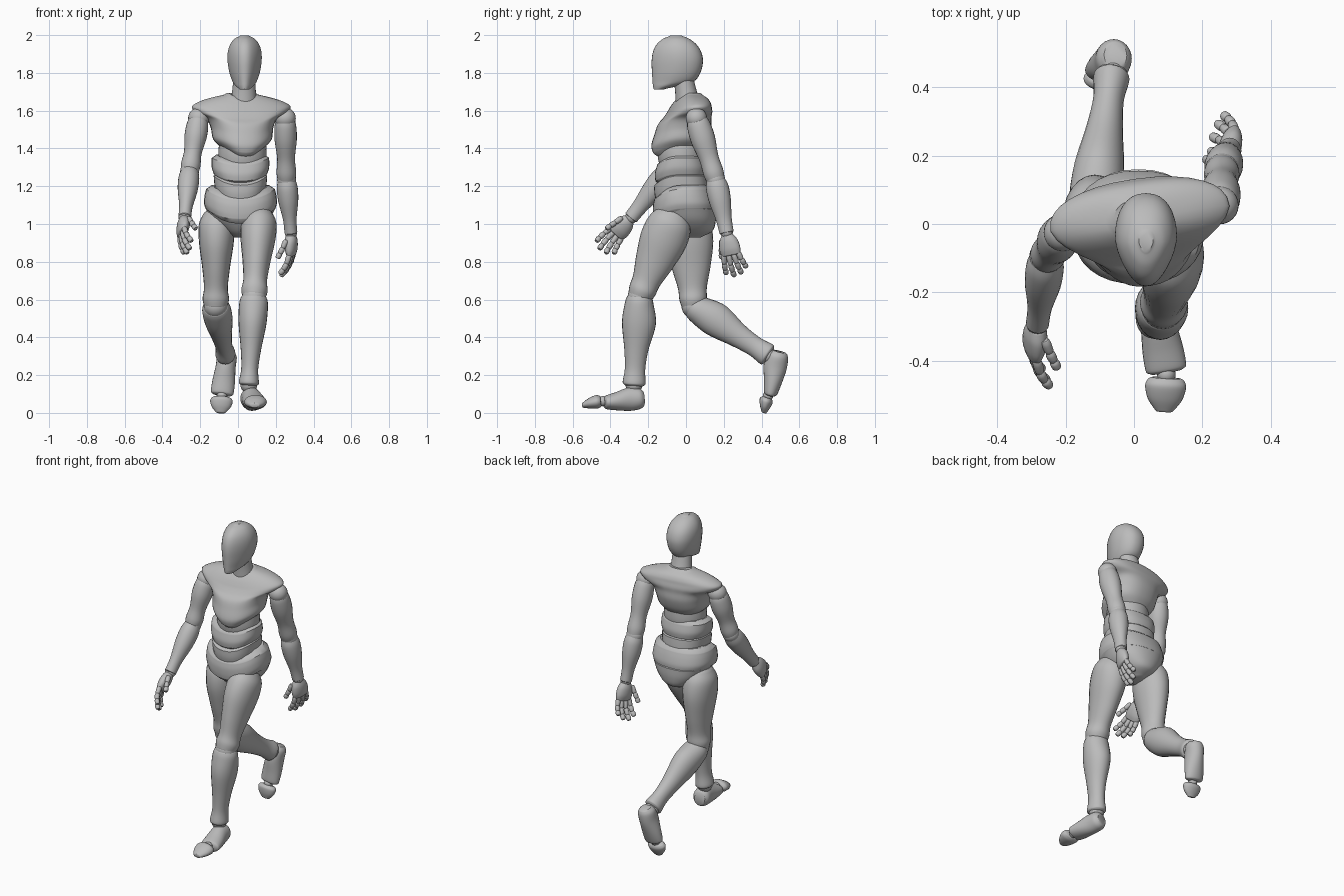
import bpy, bmesh, math
from mathutils import Vector, Matrix

cube = bpy.data.objects.get("Cube")
if cube:
    bpy.data.objects.remove(cube, do_unlink=True)

grey = bpy.data.materials.new("plain grey")
grey.use_nodes = True
tone = (0.5, 0.5, 0.5, 1)
grey.diffuse_color = tone
grey.node_tree.nodes["Principled BSDF"].inputs["Base Color"].default_value = tone


def finish(name, bm):
    bmesh.ops.recalc_face_normals(bm, faces=bm.faces)
    mesh = bpy.data.meshes.new(name)
    bm.to_mesh(mesh)
    bm.free()
    mesh.materials.append(grey)
    obj = bpy.data.objects.new(name, mesh)
    bpy.context.collection.objects.link(obj)
    bpy.ops.object.select_all(action='DESELECT')
    obj.select_set(True)
    bpy.context.view_layer.objects.active = obj
    bpy.ops.object.shade_smooth_by_angle(angle=math.radians(40))


def smooth_sections(sections, steps=5):
    """Spline through the given sections."""
    pts = [Vector(s) for s in sections]
    pts = [pts[0]] + pts + [pts[-1]]
    out = []
    for i in range(1, len(pts) - 2):
        p, a, b, n = pts[i - 1:i + 3]
        for k in range(steps):
            t = k / steps
            out.append(a + (b - p) * t / 2 + (p * 2 - a * 5 + b * 4 - n) * t * t / 2
                       + (a * 3 - p - b * 3 + n) * t ** 3 / 2)
    return out + [pts[-1]]


def loft(name, sections, matrix, power=2.0, taper=0.0, dip=0.0, sides=32):
    """Sections are (height, half width, half depth, depth shift)."""
    rows = smooth_sections(sections)
    first, last = rows[0], rows[-1]
    for row, way in ((first, -1), (last, 1)):
        edge = min(row[1], row[2])
        cap = Vector((row[0] + way * edge * 0.14, row[1] * 0.84, row[2] * 0.84, row[3]))
        rows.insert(0, cap) if row is first else rows.append(cap)
    bm = bmesh.new()
    rings = []
    for z, rx, ry, shift in rows:
        ring = []
        for k in range(sides):
            a = math.tau * k / sides
            c, s = math.cos(a), math.sin(a)
            x = math.copysign(abs(c) ** (2 / power), c) * rx
            y = math.copysign(abs(s) ** (2 / power), s) * ry
            front = max(0, -s)
            x *= 1 - taper * front
            ring.append(bm.verts.new(matrix @ Vector((x, y + shift, z - dip * front * front))))
        rings.append(ring)
    for low, high in zip(rings, rings[1:]):
        for k in range(sides):
            j = (k + 1) % sides
            bm.faces.new((low[k], low[j], high[j], high[k]))
    bm.faces.new(rings[0])
    bm.faces.new(rings[-1])
    finish(name, bm)


def limb(name, a, b, profile, across=(1, 0, 0), sides=24):
    """Loft from a to b; profile rows are (fraction, half width, half depth, forward shift)."""
    a, b = Vector(a), Vector(b)
    axis = (b - a).normalized()
    x = Vector(across)
    x = (x - axis * x.dot(axis)).normalized()
    frame = Matrix((x, axis.cross(x), axis)).transposed().to_4x4()
    length = (b - a).length
    rows = [(t * length, rx, ry, s) for t, rx, ry, s in profile]
    loft(name, rows, Matrix.Translation(a) @ frame, sides=sides)


def ball(name, centre, radius):
    bm = bmesh.new()
    bmesh.ops.create_uvsphere(bm, u_segments=24, v_segments=14, radius=radius,
                              matrix=Matrix.Translation(centre))
    finish(name, bm)


# Head and neck
head_at = Matrix.Translation((0.035, 0, 0))
loft("head", [(1.715, 0.028, 0.03, -0.142), (1.732, 0.048, 0.07, -0.105), (1.755, 0.064, 0.109, -0.068),
              (1.8, 0.08, 0.128, -0.052), (1.86, 0.09, 0.136, -0.046), (1.91, 0.089, 0.128, -0.047),
              (1.95, 0.077, 0.106, -0.05), (1.98, 0.054, 0.07, -0.052), (1.995, 0.025, 0.034, -0.052)],
     head_at, power=2.3, taper=0.35)
limb("neck", (0.03, 0.01, 1.64), (0.034, -0.015, 1.78),
     [(0, 0.07, 0.065, 0), (0.5, 0.062, 0.056, 0), (1, 0.058, 0.052, 0)])

# Torso, from chest down to pelvis
twisted = Matrix.Translation((0.02, 0, 0)) @ Matrix.Rotation(0.14, 4, 'Z')
middle = Matrix.Translation((0.013, 0, 0))
loft("chest", [(1.41, 0.12, 0.13, -0.045), (1.45, 0.156, 0.147, -0.036), (1.51, 0.166, 0.148, -0.018),
               (1.56, 0.19, 0.139, -0.008), (1.592, 0.245, 0.125, 0.008), (1.62, 0.264, 0.112, 0.016),
               (1.643, 0.235, 0.103, 0.02), (1.665, 0.175, 0.09, 0.02), (1.685, 0.09, 0.07, 0.015)],
     twisted, power=2.4, taper=0.22, dip=0.035)
loft("ribs", [(1.29, 0.12, 0.105, -0.03), (1.36, 0.128, 0.12, -0.03), (1.43, 0.125, 0.118, -0.03)], twisted)
loft("abdomen", [(1.262, 0.14, 0.132, -0.03), (1.3, 0.152, 0.135, -0.03), (1.35, 0.152, 0.122, -0.03)],
     middle, power=2.3, dip=0.035)
loft("waist", [(1.16, 0.132, 0.136, -0.02), (1.21, 0.138, 0.14, -0.027), (1.255, 0.142, 0.138, -0.03)],
     middle, power=2.3, dip=0.05)
loft("hip_belt", [(1.08, 0.184, 0.163, -0.008), (1.11, 0.193, 0.165, -0.01), (1.15, 0.19, 0.16, -0.015),
                  (1.185, 0.182, 0.15, -0.018)], middle, power=2.3, dip=0.055)
loft("pelvis", [(0.935, 0.045, 0.075, 0.015), (0.965, 0.095, 0.12, 0.022), (1.02, 0.15, 0.148, 0.01),
                (1.08, 0.183, 0.16, 0)], middle, power=2.2)

# Limb profiles shared by both sides
upper_arm = [(0, 0.046, 0.05, 0), (0.12, 0.057, 0.062, 0), (0.35, 0.059, 0.065, 0), (0.65, 0.047, 0.052, 0),
             (0.88, 0.052, 0.054, 0), (1, 0.047, 0.049, 0)]
forearm = [(0, 0.045, 0.048, 0), (0.15, 0.055, 0.06, 0), (0.4, 0.053, 0.058, 0), (0.75, 0.036, 0.042, 0),
           (1, 0.034, 0.038, 0)]
thigh = [(0, 0.065, 0.08, 0), (0.12, 0.093, 0.115, 0), (0.32, 0.092, 0.125, 0), (0.58, 0.074, 0.103, 0),
         (0.8, 0.063, 0.077, 0), (0.92, 0.07, 0.073, 0), (1, 0.062, 0.064, 0)]
shin = [(0, 0.066, 0.066, 0), (0.08, 0.076, 0.076, 0), (0.3, 0.074, 0.09, -0.005), (0.6, 0.054, 0.064, 0),
        (0.82, 0.045, 0.054, 0), (0.97, 0.053, 0.061, 0), (1, 0.048, 0.056, 0)]
foot = [(0, 0.04, 0.045, -0.002), (0.1, 0.052, 0.057, 0), (0.35, 0.053, 0.062, 0), (0.7, 0.06, 0.048, -0.006),
        (0.95, 0.06, 0.037, -0.008), (1, 0.052, 0.03, -0.008)]
toes = [(0, 0.052, 0.03, 0), (0.2, 0.06, 0.036, 0), (0.6, 0.05, 0.027, -0.004), (0.95, 0.025, 0.013, -0.01)]
palm = [(0, 0.032, 0.027, 0), (0.3, 0.05, 0.033, 0), (0.7, 0.057, 0.031, 0), (1, 0.052, 0.022, 0)]
phalanx = [(0, 0.012, 0.012, 0), (0.3, 0.0148, 0.0148, 0), (0.8, 0.0138, 0.0138, 0), (1, 0.011, 0.011, 0)]


def digit(name, base, heading, bend, length):
    """Three bones, each curling further toward the palm."""
    point = base
    for number, share in enumerate((0.42, 0.32, 0.26), 1):
        tip = point + (heading + bend * number).normalized() * length * share
        limb(f"{name}_{number}", point, tip, phalanx, sides=12)
        point = tip


def hand(side, wrist, heading, inward):
    d = heading.normalized()
    spread = d.cross(inward).normalized()
    toward_palm = spread.cross(d)
    if toward_palm.x * wrist.x > 0:
        toward_palm.negate()
    limb(f"{side}_palm", wrist + d * 0.015, wrist + d * 0.12, palm, across=spread)
    for finger, offset, length in (("index", 0.041, 0.112), ("middle", 0.014, 0.125),
                                   ("ring", -0.014, 0.118), ("little", -0.04, 0.097)):
        base = wrist + d * (0.125 - abs(offset) * 0.25) + spread * offset
        digit(f"{side}_{finger}", base, d + spread * offset * 5, toward_palm * 0.27, length)
    base = wrist + d * 0.035 + spread * 0.04 + toward_palm * 0.015
    digit(f"{side}_thumb", base, d + spread * 0.35 + toward_palm * 0.35, toward_palm * 0.05, 0.105)


# Pose: joint positions for each side
poses = {
    "left": dict(shoulder=(0.25, 0.055, 1.56), elbow=(0.257, 0.157, 1.235), wrist=(0.28, 0.215, 0.955),
                 fingers=(0.02, 0.2, -0.98), inward=(1, -0.3, 0),
                 hip=(0.115, -0.06, 1.06), knee=(0.085, -0.245, 0.615), ankle=(0.057, -0.275, 0.15),
                 heel=(0.06, -0.23, 0.078), instep=(0.095, -0.43, 0.063), toe=(0.088, -0.553, 0.05)),
    "right": dict(shoulder=(-0.208, -0.025, 1.56), elbow=(-0.256, -0.095, 1.28), wrist=(-0.282, -0.29, 1.035),
                  fingers=(-0.025, -0.145, -0.15), inward=(1, 0.4, 0),
                  hip=(-0.113, 0.01, 1.06), knee=(-0.118, 0.04, 0.565), ankle=(-0.065, 0.435, 0.305),
                  heel=(-0.055, 0.49, 0.32), instep=(-0.085, 0.438, 0.1), toe=(-0.092, 0.402, 0.002)),
}
for side, pose in poses.items():
    joint = {key: Vector(value) for key, value in pose.items()}
    # Arm and hand
    ball(f"{side}_shoulder_joint", joint["shoulder"], 0.056)
    limb(f"{side}_upper_arm", joint["shoulder"], joint["elbow"], upper_arm)
    ball(f"{side}_elbow_joint", joint["elbow"], 0.05)
    limb(f"{side}_forearm", joint["elbow"], joint["wrist"], forearm)
    ball(f"{side}_wrist_joint", joint["wrist"], 0.033)
    hand(side, joint["wrist"], joint["fingers"], joint["inward"])
    # Leg and foot
    limb(f"{side}_thigh", joint["hip"], joint["knee"], thigh)
    ball(f"{side}_knee_joint", joint["knee"], 0.064)
    limb(f"{side}_shin", joint["knee"], joint["ankle"], shin)
    ball(f"{side}_ankle_joint", joint["ankle"], 0.045)
    limb(f"{side}_foot", joint["heel"], joint["instep"], foot)
    forward = (joint["toe"] - joint["instep"]).normalized()
    ball(f"{side}_toe_joint", joint["instep"] + forward * 0.01, 0.027)
    limb(f"{side}_toes", joint["instep"] + forward * 0.024, joint["toe"], toes)
